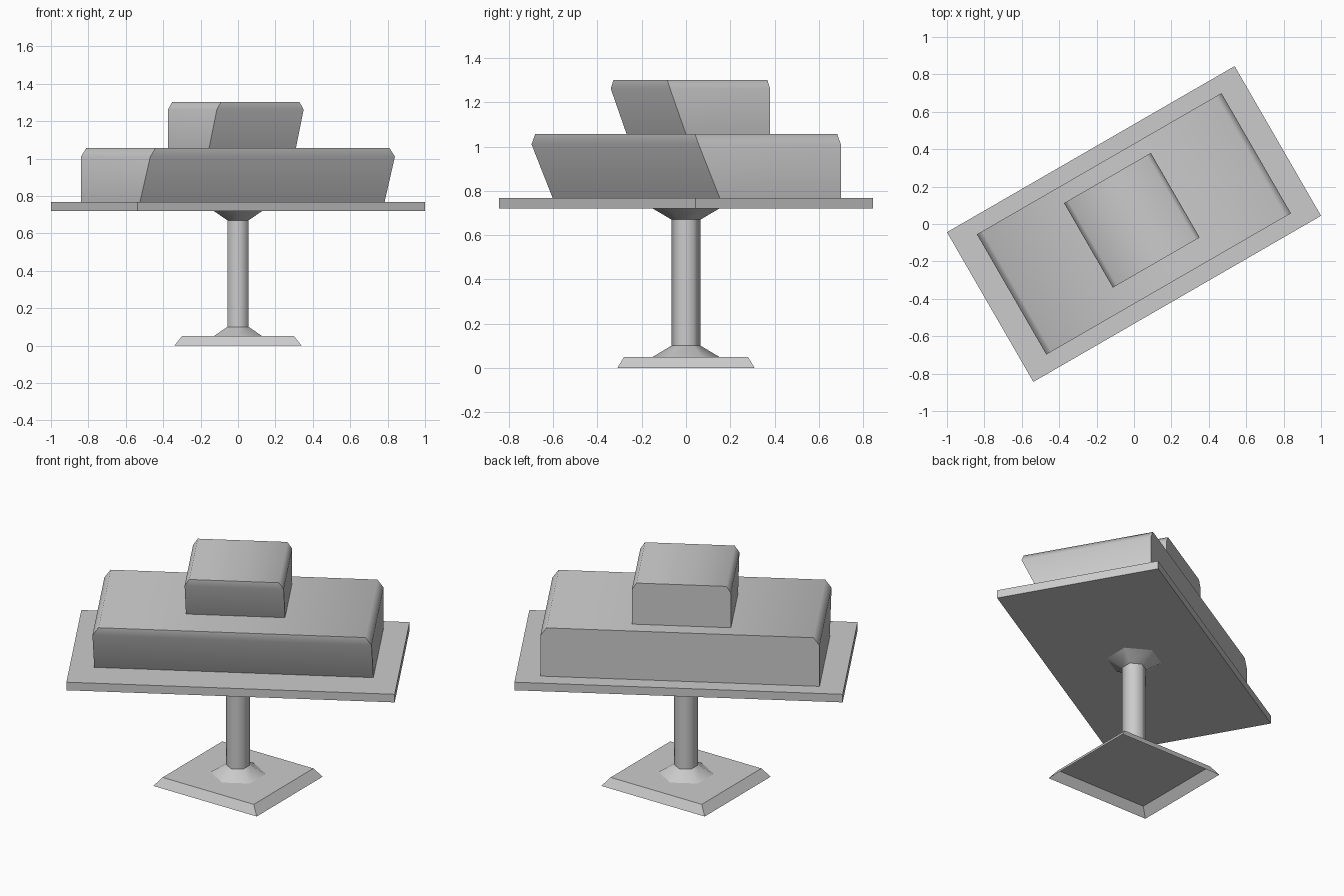
import bpy, bmesh, math

if "Cube" in bpy.data.objects:
    bpy.data.objects.remove(bpy.data.objects["Cube"])

TURN = math.radians(30)


def rect(u, v0, v1, z):
    return [(-u, v0, z), (u, v0, z), (u, v1, z), (-u, v1, z)]


def hexagon(r, z):
    return [(r * math.cos(math.radians(30 + 60 * i)),
             r * math.sin(math.radians(30 + 60 * i)), z) for i in range(6)]


def loft(name, rings, bottom=False, top=False, turn=0.0, smooth=None):
    """Skin stacked rings (counter-clockwise, lowest first)."""
    bm = bmesh.new()
    loops = [[bm.verts.new(p) for p in ring] for ring in rings]
    n = len(loops[0])
    for a, b in zip(loops, loops[1:]):
        for i in range(n):
            j = (i + 1) % n
            bm.faces.new((a[i], a[j], b[j], b[i]))
    if bottom:
        bm.faces.new(loops[0][::-1])
    if top:
        bm.faces.new(loops[-1])
    mesh = bpy.data.meshes.new(name)
    bm.to_mesh(mesh)
    bm.free()
    obj = bpy.data.objects.new(name, mesh)
    obj.rotation_euler.z = turn
    bpy.context.collection.objects.link(obj)
    if smooth:
        bpy.ops.object.select_all(action='DESELECT')
        obj.select_set(True)
        bpy.context.view_layer.objects.active = obj
        bpy.ops.object.shade_smooth_by_angle(angle=math.radians(smooth))
    return obj


# Foot plate, open underneath
loft("foot_plate", [rect(0.34, -0.31, 0.31, 0.0),
                    rect(0.30, -0.28, 0.28, 0.05)], top=True)

# Six-sided post with a flare at each end
loft("lower_flare", [hexagon(0.15, 0.05), hexagon(0.066, 0.10)], smooth=65)
loft("post", [hexagon(0.066, 0.10), hexagon(0.066, 0.67)], smooth=65)
loft("upper_flare", [hexagon(0.066, 0.67), hexagon(0.15, 0.72)], smooth=65)

# Turned table slab
loft("table_slab", [rect(0.888, -0.462, 0.462, 0.72),
                    rect(0.888, -0.462, 0.462, 0.768)],
     bottom=True, top=True, turn=TURN)

# Two stacked housings: leaning front, clipped ends
loft("lower_housing", [rect(0.755, -0.26, 0.372, 0.768),
                       rect(0.755, -0.37, 0.372, 1.01),
                       rect(0.722, -0.37, 0.372, 1.056)],
     top=True, turn=TURN, smooth=65)
loft("upper_housing", [rect(0.268, -0.155, 0.284, 1.056),
                       rect(0.268, -0.238, 0.284, 1.262),
                       rect(0.243, -0.238, 0.284, 1.301)],
     top=True, turn=TURN, smooth=65)
